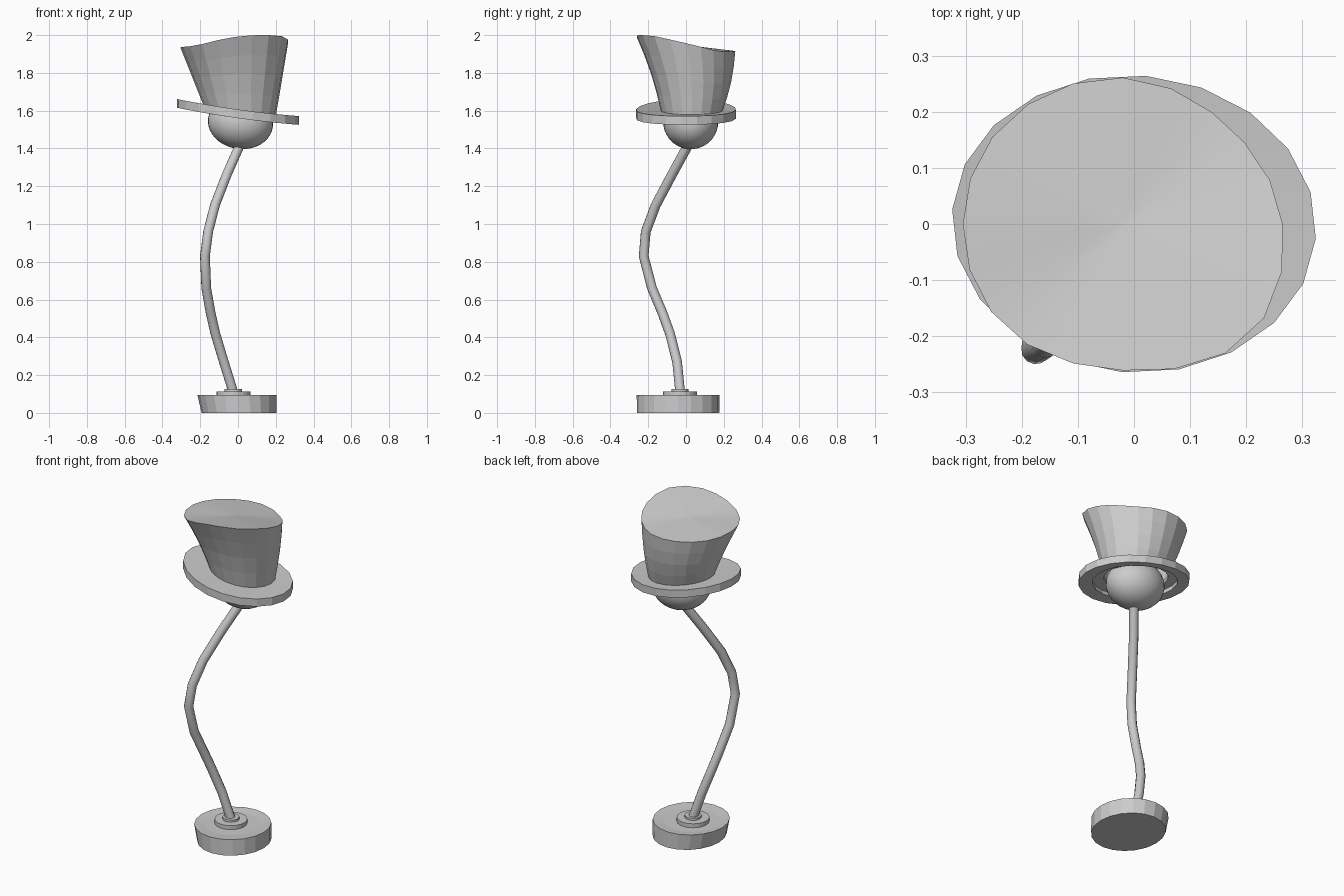
import bpy
from math import sin, cos, pi, radians

if "Cube" in bpy.data.objects:
    bpy.data.objects.remove(bpy.data.objects["Cube"])

N = 20
ANG = [2 * pi * i / N for i in range(N)]


def loft(name, rings, cap_start=False, cap_end=False, close=False, smooth_from=None):
    """Skin a stack of rings; quads from ring index smooth_from on are shaded smooth."""
    n = len(rings[0])
    verts = [p for r in rings for p in r]
    faces, smooth = [], []
    count = len(rings)
    for k in range(count if close else count - 1):
        a, b = k * n, ((k + 1) % count) * n
        for i in range(n):
            j = (i + 1) % n
            faces.append((a + i, a + j, b + j, b + i))
            smooth.append(smooth_from is not None and k >= smooth_from)
    if cap_start:
        faces.append(tuple(reversed(range(n))))
        smooth.append(False)
    if cap_end:
        faces.append(tuple(range((count - 1) * n, count * n)))
        smooth.append(smooth_from is not None)
    me = bpy.data.meshes.new(name)
    me.from_pydata(verts, [], faces)
    me.polygons.foreach_set("use_smooth", smooth)
    me.update()
    ob = bpy.data.objects.new(name, me)
    bpy.context.collection.objects.link(ob)
    return ob


def ellipse(cx, cy, z, rx, ry):
    return [(cx + rx * cos(a), cy + ry * sin(a), z) for a in ANG]


def around(keys, a):
    """Smooth periodic interpolation of values given every 45 degrees."""
    f = (a / (2 * pi)) % 1 * len(keys)
    i, t = int(f), f % 1
    p = [keys[(i + d) % len(keys)] for d in (-1, 0, 1, 2)]
    return p[1] + 0.5 * t * (p[2] - p[0] + t * (2 * p[0] - 5 * p[1] + 4 * p[2] - p[3]
                             + t * (3 * (p[1] - p[2]) + p[3] - p[0])))


# Leaning disc base with two stacked collars
loft("base_disc", [ellipse(0.005, -0.042, 0, 0.198, 0.218),
                   ellipse(-0.006, -0.042, 0.096, 0.209, 0.219),
                   ellipse(-0.015, -0.036, 0.090, 0.15, 0.155)], True, True)
for name, r, z0, z1 in (("base_collar", 0.09, 0.085, 0.114),
                        ("stem_socket", 0.046, 0.10, 0.127)):
    loft(name, [ellipse(-0.025, -0.032, z, r, r) for z in (z0, z1)], True, True)

# Crooked stem
path = [(-0.022, -0.03, 0.10), (-0.075, -0.047, 0.27), (-0.12, -0.085, 0.42),
        (-0.145, -0.125, 0.53), (-0.168, -0.18, 0.66), (-0.175, -0.224, 0.83),
        (-0.158, -0.213, 0.96), (-0.122, -0.16, 1.10), (-0.06, -0.075, 1.26),
        (0.015, 0.018, 1.43)]
cu = bpy.data.curves.new("stem", "CURVE")
cu.dimensions = "3D"
cu.bevel_depth = 0.026
cu.bevel_resolution = 4
cu.use_fill_caps = True
sp = cu.splines.new("POLY")
sp.points.add(len(path) - 1)
for pt, co in zip(sp.points, path):
    pt.co = (*co, 1)
sp.use_smooth = True
bpy.context.collection.objects.link(bpy.data.objects.new("stem", cu))

# Bulb under the hat
bpy.ops.mesh.primitive_uv_sphere_add(segments=32, ring_count=20, radius=1,
                                     location=(0.013, 0.025, 1.537),
                                     rotation=(0, radians(8), 0))
bulb = bpy.context.object
bulb.name = "bulb"
bulb.scale = (0.173, 0.145, 0.14)
bpy.ops.object.shade_smooth()


# Warped brim, recessed on the underside
def brim_z(x):
    return 1.583 - 0.14 * x + 0.1 * x * x


def brim_ring(s, dz):
    k = (1 - s) / 0.4
    ring = []
    for a in ANG:
        u, v = 0.324 * s * cos(a), 0.264 * s * sin(a)
        x = u + 0.08 * v + 0.01 * k
        y = v - 0.08 * u + 0.028 * k
        ring.append((x, y, brim_z(x) + dz))
    return ring


loft("hat_brim", [brim_ring(s, dz) for s, dz in (
    (1, -0.023), (1, 0.023), (0.58, 0.020), (0.58, 0.0), (0.77, 0.0), (0.77, -0.023))],
    close=True)

# Flared crown with an uneven, softly sloping top
RIM_Z = (1.957, 1.915, 1.915, 1.922, 1.935, 1.945, 1.99, 2.0)
RIM_R = (1.0, 0.94, 1.0, 1.01, 1.0, 1.02, 1.0, 1.10)
RX, RY = 0.285, 0.261


def rim(a, s=1.0):
    r = around(RIM_R, a) * s
    z = min(around(RIM_Z, a), 2.0)
    return (-0.02 + RX * r * cos(a), RY * r * sin(a), 1.947 + (z - 1.947) * s)


def crown_ring(t):
    ring = []
    for a in ANG:
        bx, by = 0.01 + 0.19 * cos(a), 0.03 + 0.162 * sin(a)
        bz = brim_z(bx) + 0.01
        x, y, z = rim(a)
        ring.append((bx + (x - bx) * t, by + (y - by) * t + 0.013 * sin(pi * t),
                     bz + (z - bz) * t))
    return ring


loft("hat_crown", [crown_ring(t) for t in (0, 0.25, 0.5, 0.75, 1)])
loft("hat_top", [[rim(a, s) for a in ANG] for s in (1, 0.8, 0.6, 0.4, 0.2, 0.03)],
     cap_end=True, smooth_from=0)
